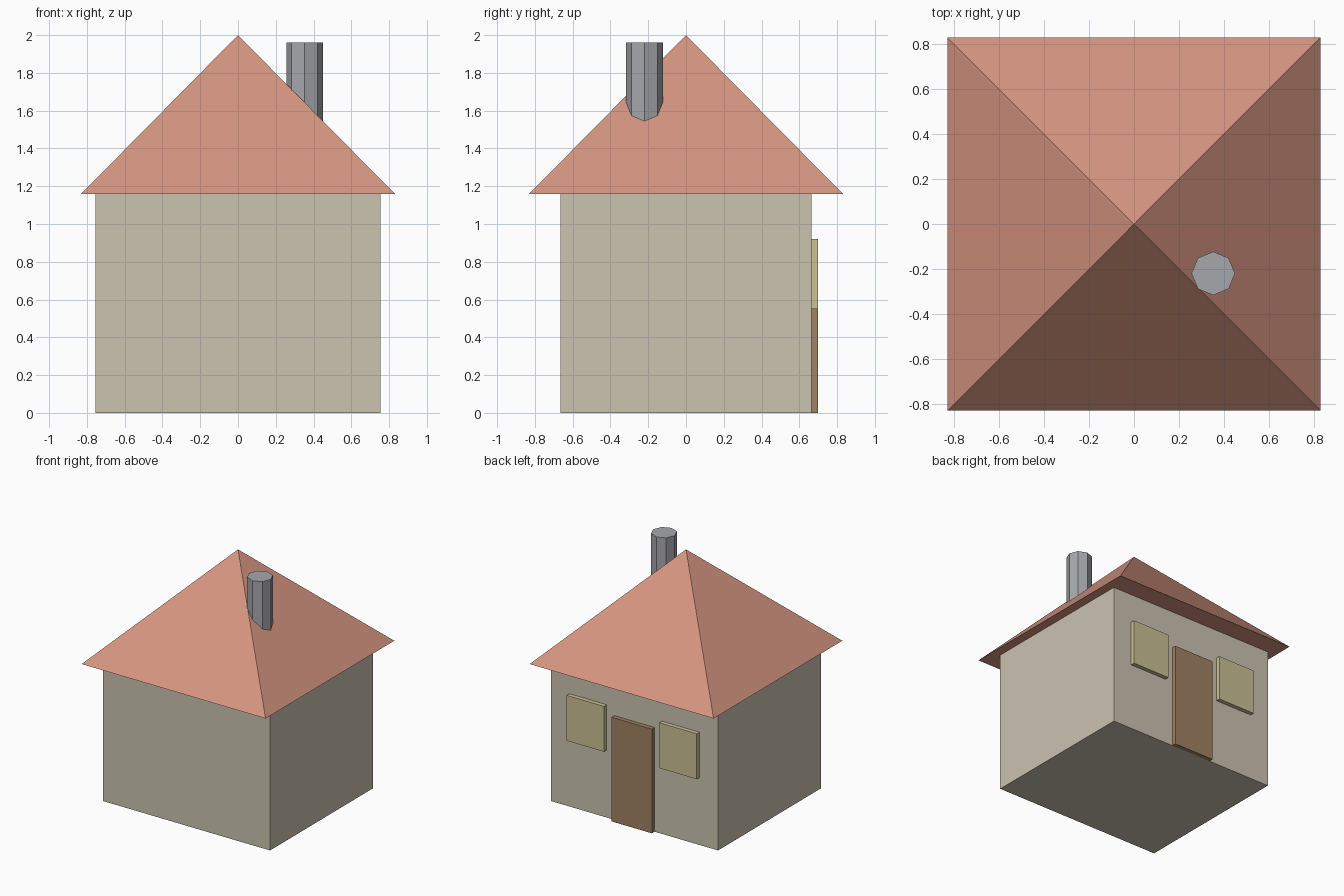
import bpy
import bmesh
from math import radians
from mathutils import Matrix

cube = bpy.data.objects.get("Cube")
if cube:
    bpy.data.objects.remove(cube, do_unlink=True)


def material(name, *srgb):
    """Flat material from an sRGB 0-255 colour."""
    linear = [((c / 255 + 0.055) / 1.055) ** 2.4 for c in srgb] + [1.0]
    mat = bpy.data.materials.new(name)
    mat.use_nodes = True
    mat.diffuse_color = linear
    mat.node_tree.nodes["Principled BSDF"].inputs["Base Color"].default_value = linear
    return mat


def finish(name, bm, mat):
    bmesh.ops.recalc_face_normals(bm, faces=bm.faces)
    mesh = bpy.data.meshes.new(name)
    bm.to_mesh(mesh)
    bm.free()
    mesh.materials.append(mat)
    bpy.context.collection.objects.link(bpy.data.objects.new(name, mesh))


def box(name, x, y, z, mat):
    """Box from (min, max) ranges on each axis."""
    bm = bmesh.new()
    bmesh.ops.create_cube(bm, size=1)
    ranges = (x, y, z)
    for v in bm.verts:
        v.co = [lo + (c + 0.5) * (hi - lo) for c, (lo, hi) in zip(v.co, ranges)]
    finish(name, bm, mat)


def cone(name, sides, r1, r2, base, height, turn, mat):
    """Upright prism or pyramid standing on the base point."""
    bm = bmesh.new()
    x, y, z = base
    place = Matrix.Translation((x, y, z + height / 2)) @ Matrix.Rotation(radians(turn), 4, "Z")
    bmesh.ops.create_cone(bm, cap_ends=True, segments=sides, radius1=r1, radius2=r2,
                          depth=height, matrix=place)
    bmesh.ops.remove_doubles(bm, verts=bm.verts, dist=1e-5)
    finish(name, bm, mat)


plaster = material("cream plaster", 203, 195, 177)
tile = material("terracotta tile", 214, 149, 128)
stone = material("grey stone", 166, 167, 172)
wood = material("brown wood", 160, 130, 99)
glass = material("yellow glass", 204, 193, 149)

EAVES = 1.16
BACK = 0.665

# Walls and pyramid roof
box("walls", (-0.755, 0.755), (-BACK, BACK), (0, EAVES), plaster)
cone("roof", 4, 0.83 * 2 ** 0.5, 0, (0, 0, EAVES), 2 - EAVES, 45, tile)

# Eight-sided chimney rising through the roof
cone("chimney", 8, 0.097, 0.097, (0.353, -0.22, 1.3), 0.66, 0, stone)

# Door and windows standing proud of the back wall
PROUD = (BACK - 0.01, 0.70)
box("door", (-0.182, 0.182), PROUD, (0, 0.85), wood)
for side, (x0, x1) in {"left": (0.25, 0.587), "right": (-0.587, -0.25)}.items():
    box(side + "_window", (x0, x1), PROUD, (0.55, 0.92), glass)
